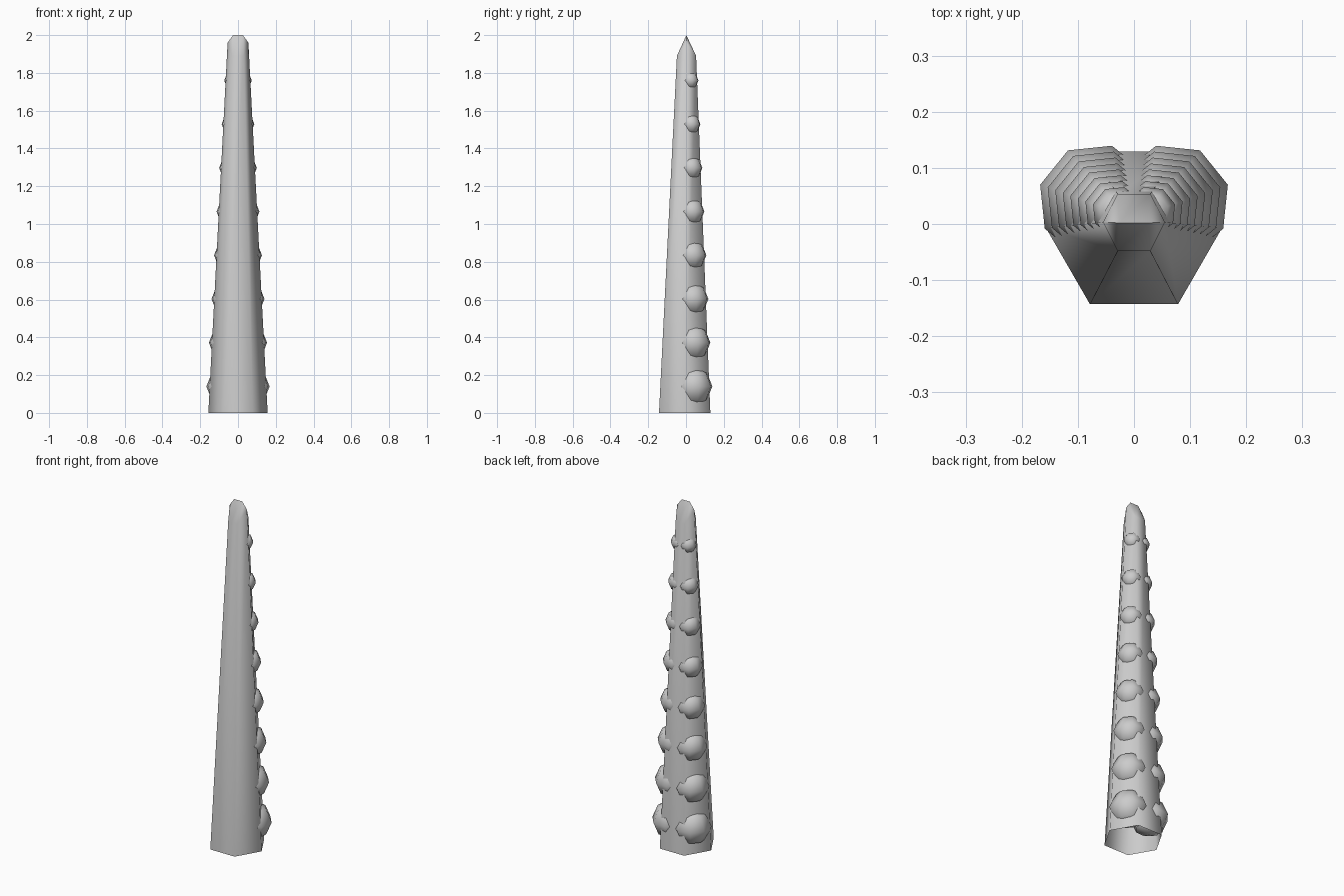
import bpy, bmesh, math
from mathutils import Matrix

if "Cube" in bpy.data.objects:
    bpy.data.objects.remove(bpy.data.objects["Cube"])

grey = bpy.data.materials.new("pale grey")
grey.diffuse_color = (0.6, 0.6, 0.6, 1)
grey.use_nodes = True
grey.node_tree.nodes["Principled BSDF"].inputs["Base Color"].default_value = grey.diffuse_color

SHOULDER = 1.96


def radius(z):
    return 0.157 - 0.102 * z / SHOULDER


def axis_y(z):
    return -0.007 + 0.010 * z / SHOULDER


def finish(bm, name):
    bmesh.ops.recalc_face_normals(bm, faces=bm.faces)
    mesh = bpy.data.meshes.new(name)
    bm.to_mesh(mesh)
    bm.free()
    mesh.materials.append(grey)
    obj = bpy.data.objects.new(name, mesh)
    bpy.context.collection.objects.link(obj)
    bpy.ops.object.select_all(action='DESELECT')
    obj.select_set(True)
    bpy.context.view_layer.objects.active = obj
    bpy.ops.object.shade_smooth_by_angle(angle=math.radians(65))
    return obj


# Tapered six-sided arm, open at the base, pinched into a ridge at the tip
bm = bmesh.new()


def ring(heights):
    return [bm.verts.new((radius(z) * math.cos(i * math.pi / 3),
                          axis_y(z) + radius(z) * math.sin(i * math.pi / 3), z))
            for i, z in enumerate(heights)]


base = ring([0] * 6)
top = ring([SHOULDER, 1.89, 1.89, SHOULDER, 1.89, 1.89])
for i in range(6):
    j = (i + 1) % 6
    bm.faces.new((base[i], base[j], top[j], top[i]))
right = bm.verts.new((0.026, 0.002, 2))
left = bm.verts.new((-0.026, 0.002, 2))
bm.faces.new((top[1], top[2], left, right))
bm.faces.new((top[4], top[5], right, left))
for a, b, tip in ((0, 1, right), (5, 0, right), (2, 3, left), (3, 4, left)):
    bm.faces.new((top[a], top[b], tip))
finish(bm, "arm")

# Two rows of half-buried suckers on the rear, shrinking with the arm
for row, side in (("right", 1), ("left", -1)):
    bm = bmesh.new()
    for k in range(8):
        z = 0.14 + k * 1.62 / 7
        s = radius(z) / radius(0.14)
        place = (Matrix.Diagonal((side, 1, 1, 1))
                 @ Matrix.Translation((0.0685 * s, axis_y(z) + 0.047 * s, z))
                 @ Matrix.Rotation(math.radians(16.5), 4, 'Z'))
        bmesh.ops.create_uvsphere(bm, u_segments=8, v_segments=4,
                                  radius=0.103 * s, matrix=place)
    finish(bm, row + "_suckers")
